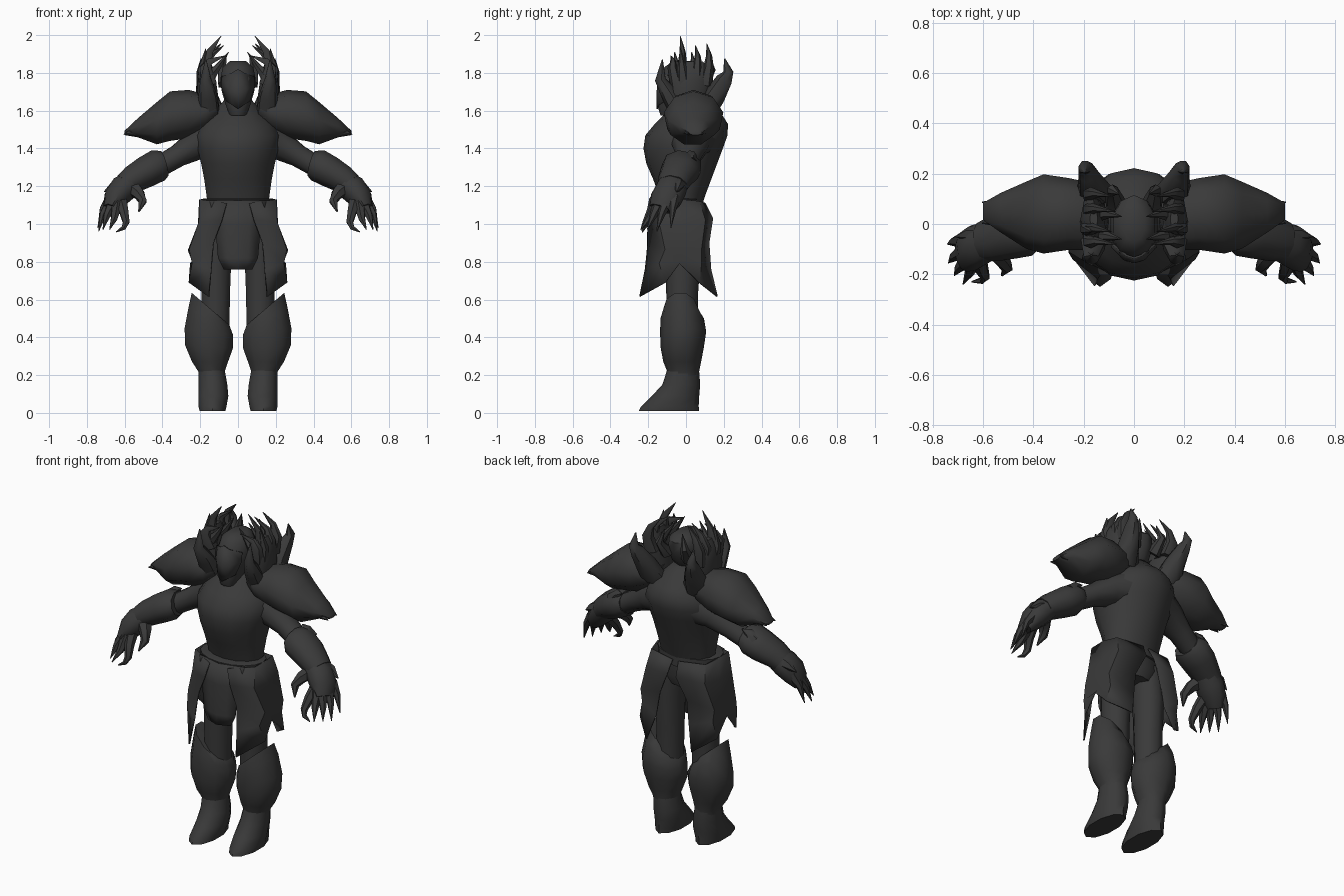
import bpy, bmesh, math
from mathutils import Vector

mat = bpy.data.materials.new("charcoal")
mat.diffuse_color = (0.042, 0.042, 0.042, 1)


def finish(name, bm, mirror=False, thickness=0, angle=40):
    bmesh.ops.recalc_face_normals(bm, faces=bm.faces)
    me = bpy.data.meshes.new(name)
    bm.to_mesh(me)
    bm.free()
    ob = bpy.data.objects.new(name, me)
    bpy.context.collection.objects.link(ob)
    me.materials.append(mat)
    if thickness:
        mod = ob.modifiers.new("Thickness", 'SOLIDIFY')
        mod.thickness, mod.offset = thickness, 0
    if mirror:
        ob.modifiers.new("Mirror", 'MIRROR').use_mirror_merge = False
    bpy.ops.object.select_all(action='DESELECT')
    ob.select_set(True)
    bpy.context.view_layer.objects.active = ob
    bpy.ops.object.shade_smooth_by_angle(angle=math.radians(angle))
    return ob


def loft(name, rings, n=10, mode='z', mirror=False, angle=50):
    """Rings are (x, y, z, radius_a, radius_b[, tilt]); tilt raises z along the a axis."""
    bm = bmesh.new()
    loops = []
    pts = [Vector(r[:3]) for r in rings]
    for i, r in enumerate(rings):
        if mode == 'z':
            u, v = Vector((1, 0, 0)), Vector((0, 1, 0))
        elif mode == 'x':
            u, v = Vector((0, 1, 0)), Vector((0, 0, 1))
        else:
            t = (pts[min(i + 1, len(pts) - 1)] - pts[max(i - 1, 0)]).normalized()
            u = t.cross(Vector((0.05, 1, 0))).normalized()
            v = t.cross(u)
        tilt = Vector((0, 0, r[5] if len(r) > 5 else 0))
        loop = []
        for k in range(n):
            a = 2 * math.pi * (k / n) + math.pi / 2
            c, s = math.cos(a), math.sin(a)
            loop.append(bm.verts.new(pts[i] + u * c * r[3] + v * s * r[4] + tilt * c))
        loops.append(loop)
    for a, b in zip(loops, loops[1:]):
        for k in range(n):
            bm.faces.new((a[k], a[(k + 1) % n], b[(k + 1) % n], b[k]))
    bm.faces.new(loops[0])
    bm.faces.new(loops[-1])
    return finish(name, bm, mirror, angle=angle)


def horn(name, path, r, n=6, flat=1.0):
    """Tapered curved spike along a path, mirrored to both sides."""
    m = len(path) - 1
    radii = [max(r * (1 - i / m) ** 0.8, 0.002) for i in range(m + 1)]
    return loft(name, [(*p, q, q * flat) for p, q in zip(path, radii)], n, 'path', True)


def sheet(name, rows, thickness=0.008, mirror=False):
    bm = bmesh.new()
    g = [[bm.verts.new(p) for p in row] for row in rows]
    for a, b in zip(g, g[1:]):
        for k in range(len(a) - 1):
            bm.faces.new((a[k], a[k + 1], b[k + 1], b[k]))
    return finish(name, bm, mirror, thickness)


# Torso: (z, half width, front y, back y)
body = [(1.10, .165, -.125, .085), (1.16, .172, -.145, .105), (1.24, .184, -.175, .135), (1.32, .20, -.21, .165),
        (1.40, .22, -.225, .195), (1.47, .23, -.215, .22), (1.53, .20, -.165, .222), (1.58, .15, -.115, .19),
        (1.62, .11, -.07, .14), (1.67, .06, -.03, .09)]
loft("torso", [(0, (f + b) / 2, z, w, (b - f) / 2) for z, w, f, b in body], 14, angle=60)
loft("pelvis", [(0, -.02, .94, .12, .09), (0, -.02, 1.0, .165, .11), (0, -.02, 1.11, .165, .10)], 12)

# Head with brow mask
loft("head", [(0, -.09, 1.575, .045, .045), (0, -.065, 1.62, .065, .085), (0, -.03, 1.70, .09, .115),
              (0, -.015, 1.77, .098, .125), (0, 0, 1.83, .085, .115), (0, 0, 1.862, .045, .07)], 10)
sheet("brow_mask", [[(-.085, -.08, 1.78), (-.03, -.125, 1.80), (0, -.135, 1.82), (.03, -.125, 1.80), (.085, -.08, 1.78)],
                    [(-.088, -.09, 1.73), (-.04, -.14, 1.71), (0, -.152, 1.70), (.04, -.14, 1.71), (.088, -.09, 1.73)],
                    [(-.06, -.11, 1.65), (-.03, -.145, 1.63), (0, -.153, 1.61), (.03, -.145, 1.63), (.06, -.11, 1.65)]])

# Side crests beside the head, with inward curving spikes
loft("side_crest", [(.145, .01, 1.56, .05, .09), (.16, .01, 1.68, .055, .11), (.165, .02, 1.76, .048, .105),
                    (.165, .02, 1.82, .035, .10), (.16, .02, 1.86, .015, .07)], 8, mirror=True)
for i, (y, tx, tz) in enumerate([(-.08, .07, 1.89), (-.03, .09, 1.995), (.05, .075, 1.945), (.11, .09, 1.955)]):
    horn(f"crest_spike_{i + 1}", [(.155, y * .8 + .015, 1.74), (.172, y + .01, 1.83),
                                  (.15, y + .012, 1.83 + (tz - 1.83) * .5), (tx, y, tz)], .048, flat=.8)
for i, y in enumerate([-.05, .04]):
    horn(f"inner_spike_{i + 1}", [(.14, y, 1.79), (.10, y, 1.84), (.05, y - .01, 1.91)], .03)
horn("outer_spike", [(.165, -.01, 1.72), (.19, -.02, 1.82), (.17, -.03, 1.93)], .045)
horn("rear_spike", [(.07, .08, 1.74), (.085, .135, 1.82), (.06, .12, 1.90)], .04)

# Shoulder horns
loft("back_shoulder_horn", [(.15, .10, 1.58, .09, .055), (.165, .155, 1.68, .06, .06), (.185, .205, 1.765, .038, .045),
                            (.195, .225, 1.805, .026, .028), (.195, .205, 1.875, .003, .003)], 7, 'path', True)
loft("front_shoulder_horn", [(.155, -.03, 1.58, .06, .05), (.16, -.08, 1.68, .05, .05), (.17, -.135, 1.765, .03, .03),
                             (.17, -.125, 1.87, .003, .003)], 7, 'path', True)

# Broad pointed shoulder armour
loft("shoulder_plate", [(.11, .02, 1.605, .10, .045), (.17, .03, 1.59, .135, .095), (.26, .04, 1.578, .145, .132),
                        (.36, .04, 1.567, .16, .135), (.43, .035, 1.53, .135, .115), (.53, .045, 1.508, .08, .052),
                        (.60, .05, 1.482, .035, .012)], 9, 'x', True)
for i, y in enumerate([.01, .08]):
    horn(f"shoulder_tip_{i + 1}", [(.50, y, 1.50), (.56, y, 1.485), (.605, y + (y - .045) * .2, 1.475)], .03)

# Arms, bracers and hands
loft("upper_arm", [(.13, .03, 1.45, .11, .13), (.22, .025, 1.42, .085, .10), (.32, .015, 1.36, .062, .07),
                   (.44, -.01, 1.29, .058, .06)], 10, 'path', True)
loft("bracer", [(.39, -.015, 1.32, .07, .085), (.425, -.02, 1.31, .088, .108), (.49, -.035, 1.275, .085, .105),
                (.56, -.06, 1.235, .075, .09), (.60, -.07, 1.205, .065, .08)], 9, 'path', True)
horn("bracer_spike", [(.47, .02, 1.33), (.44, .03, 1.37), (.405, .04, 1.385)], .045)
loft("hand", [(.55, -.055, 1.235, .06, .075), (.61, -.08, 1.185, .075, .085), (.65, -.105, 1.135, .065, .085),
              (.68, -.13, 1.08, .035, .065)], 9, 'path', True)
fingers = [((.67, -.06, 1.14), (.715, -.07, 1.08), (.742, -.08, .98)),
           ((.67, -.10, 1.12), (.715, -.13, 1.05), (.738, -.155, .96)),
           ((.66, -.14, 1.11), (.695, -.175, 1.04), (.715, -.205, .97)),
           ((.64, -.15, 1.11), (.655, -.195, 1.03), (.68, -.24, .97))]
for i, f in enumerate(fingers):
    horn(f"finger_{i + 1}", f, .034)
loft("hooked_finger", [(.62, -.13, 1.13, .035, .035), (.605, -.18, 1.07, .028, .028), (.592, -.21, 1.01, .02, .02),
                       (.605, -.225, .98, .014, .014), (.645, -.23, .958, .003, .003)], 6, 'path', True)
loft("thumb", [(.57, -.09, 1.20, .05, .045), (.525, -.14, 1.16, .034, .034), (.505, -.175, 1.12, .024, .024),
               (.525, -.205, 1.065, .004, .004)], 6, 'path', True)
horn("wrist_fin", [(.60, -.05, 1.21), (.66, -.04, 1.20), (.71, -.05, 1.17)], .05)

# Waist cloth: belt, front flap, split side flaps
loft("belt", [(0, -.045, 1.07, .198, .14), (0, -.045, 1.13, .2, .138), (0, -.045, 1.135, .18, .12)], 16)
sheet("front_flap", [[(x, y - d * (1 - abs(x) / w), z) for x in (-w, -w / 2, 0, w / 2, w)]
                     for z, w, y, d in [(1.125, .15, -.15, .04), (1.0, .12, -.17, .03),
                                        (.82, .105, -.175, .03), (.76, .075, -.175, .03)]])
sheet("side_flap", [
    [(.06, -.19, 1.11), (.20, -.12, 1.13), (.202, -.02, 1.13), (.18, .07, 1.12), (.02, .10, 1.11)],
    [(.085, -.20, 1.02), (.205, -.14, 1.01), (.208, -.02, 1.0), (.195, .10, 1.02), (.03, .14, 1.03)],
    [(.13, -.20, .90), (.255, -.11, .865), (.262, -.02, .86), (.245, .08, .865), (.09, .12, .90)],
    [(.142, -.215, .76), (.24, -.14, .79), (.235, -.025, .81), (.235, .08, .79), (.11, .13, .76)],
    [(.155, -.245, .615), (.258, -.11, .69), (.25, -.035, .79), (.258, .07, .69), (.15, .165, .615)]], mirror=True)

# Legs, shin armour and feet
loft("thigh", [(.10, -.02, 1.04, .08, .10), (.115, -.015, .85, .085, .095), (.118, -.02, .65, .08, .085),
               (.12, -.02, .45, .078, .08)], 10, mirror=True)
loft("shin_guard", [(.14, -.015, .18, .07, .083), (.14, -.015, .22, .074, .085), (.148, -.02, .27, .10, .10),
                    (.154, -.02, .35, .133, .115, .01), (.154, -.015, .43, .135, .122, .02),
                    (.15, -.02, .50, .118, .115, .06), (.145, -.03, .55, .105, .09, .09)], 10, mirror=True)
loft("foot", [(.135, -.09, .01, .072, .16), (.135, -.085, .035, .078, .152), (.13, -.055, .09, .083, .125),
              (.133, -.025, .15, .08, .10), (.14, -.015, .23, .073, .084)], 10, mirror=True)
